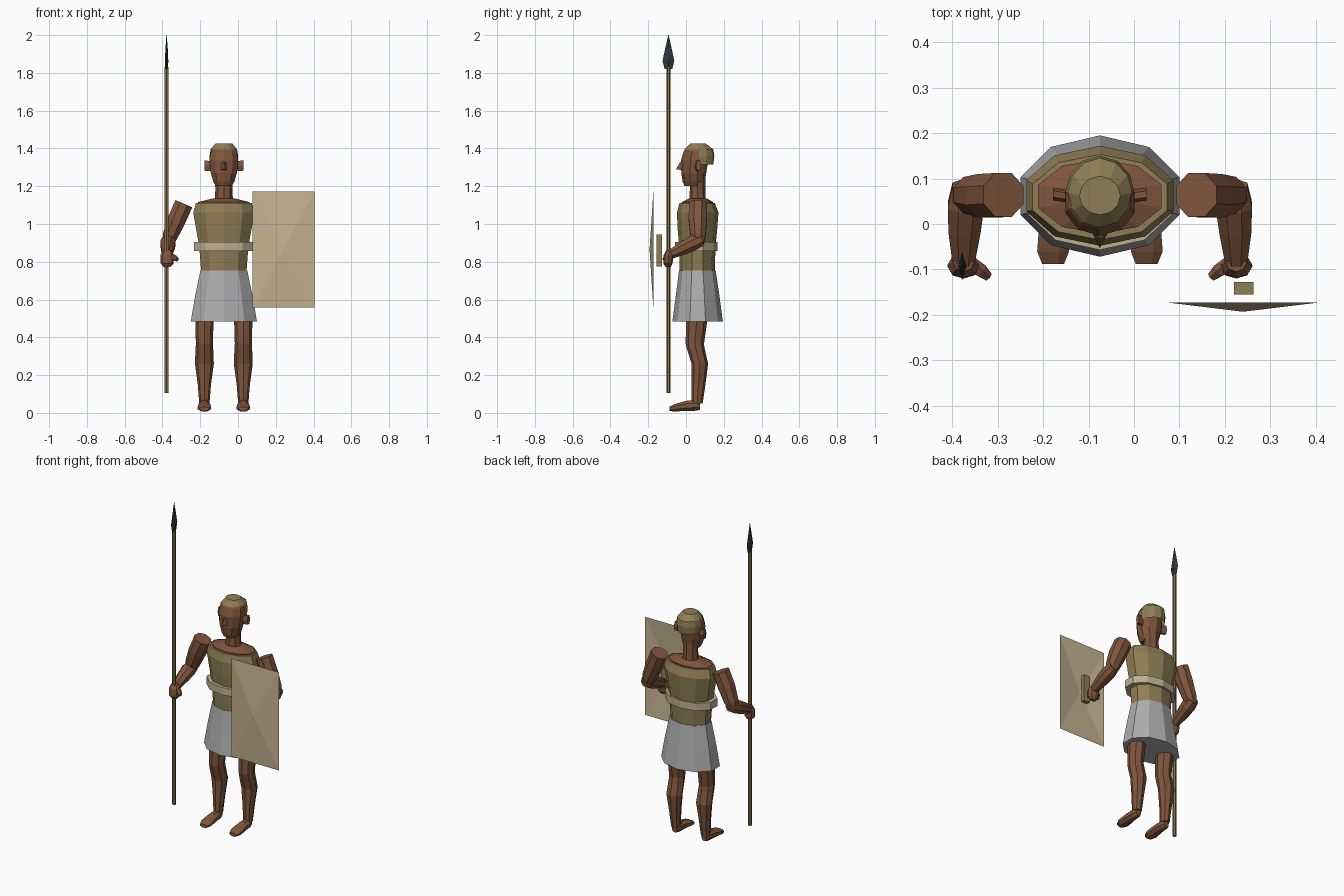
import bpy, bmesh, math
from mathutils import Vector

CX, CY = -0.075, 0.063   # body axis


def material(name, rgb):
    m = bpy.data.materials.new(name)
    m.diffuse_color = (*rgb, 1)
    return m


SKIN = material("brown skin", (0.215, 0.092, 0.046))
TUNIC = material("olive cloth", (0.275, 0.21, 0.09))
BELT = material("pale leather", (0.52, 0.43, 0.28))
KILT = material("grey linen", (0.42, 0.42, 0.42))
HIDE = material("shield hide", (0.56, 0.45, 0.28))
WOOD = material("spear wood", (0.23, 0.16, 0.06))
IRON = material("dark iron", (0.03, 0.037, 0.043))


def finish(name, bm, mat):
    bmesh.ops.recalc_face_normals(bm, faces=bm.faces)
    me = bpy.data.meshes.new(name)
    bm.to_mesh(me)
    bm.free()
    me.materials.append(mat)
    ob = bpy.data.objects.new(name, me)
    bpy.context.collection.objects.link(ob)
    return ob


def skin_rings(name, rings, mat, caps=(True, True)):
    """Join rings of points into a flat-faced loft."""
    bm = bmesh.new()
    vs = [[bm.verts.new(p) for p in r] for r in rings]
    n = len(vs[0])
    for a, b in zip(vs, vs[1:]):
        for i in range(n):
            j = (i + 1) % n
            bm.faces.new((a[i], a[j], b[j], b[i]))
    if caps[0]:
        bm.faces.new(vs[0])
    if caps[1]:
        bm.faces.new(vs[-1])
    return finish(name, bm, mat)


def stack(name, levels, mat, n=10, cx=CX, caps=(True, True)):
    """Horizontal rings (z, half width, front y, back y), a corner facing front."""
    top = max(math.sin(2 * math.pi * i / n) for i in range(n))
    rings = []
    for z, hx, y0, y1 in levels:
        rings.append([(cx + hx * math.sin(2 * math.pi * i / n) / top,
                       (y0 + y1) / 2 - (y1 - y0) / 2 * math.cos(2 * math.pi * i / n), z)
                      for i in range(n)])
    return skin_rings(name, rings, mat, caps)


def tube(name, path, mat, n=8):
    """Rings square to a path of (x, y, z, radius)."""
    pts = [Vector(p[:3]) for p in path]
    rings = []
    for k, p in enumerate(pts):
        d = (pts[min(k + 1, len(pts) - 1)] - pts[max(k - 1, 0)]).normalized()
        u = d.cross(Vector((1, 0, 0))).normalized()
        v = d.cross(u)
        r = path[k][3]
        rings.append([p + r * (u * math.cos(a) + v * math.sin(a))
                      for a in (2 * math.pi * (i + 0.5) / n for i in range(n))])
    return skin_rings(name, rings, mat)


def box(name, lo, hi, mat):
    (x0, y0, z0), (x1, y1, z1) = lo, hi
    rings = [[(x0, y0, z), (x1, y0, z), (x1, y1, z), (x0, y1, z)] for z in (z0, z1)]
    return skin_rings(name, rings, mat)


# Clothing and trunk
stack("kilt", [(0.485, 0.175, -0.072, 0.195), (0.62, 0.152, -0.054, 0.177),
               (0.755, 0.124, -0.037, 0.157)], KILT)
stack("tunic", [(0.75, 0.12, -0.033, 0.153), (0.88, 0.13, -0.036, 0.156),
                (0.97, 0.146, -0.044, 0.165), (1.06, 0.162, -0.048, 0.172),
                (1.11, 0.148, -0.035, 0.153)], TUNIC)
stack("belt", [(0.858, 0.158, -0.057, 0.168), (0.905, 0.158, -0.057, 0.168)], BELT)
stack("shoulder_yoke", [(1.10, 0.136, -0.022, 0.143), (1.116, 0.136, -0.022, 0.143),
                        (1.135, 0.06, 0.015, 0.112)], SKIN)

# Neck and head
stack("neck", [(1.10, 0.05, 0.018, 0.105), (1.18, 0.045, 0.02, 0.103),
               (1.26, 0.047, 0.02, 0.103)], SKIN, n=8)
stack("head", [(1.20, 0.042, -0.008, 0.085), (1.225, 0.056, -0.018, 0.1),
               (1.27, 0.069, -0.025, 0.107), (1.34, 0.076, -0.026, 0.118),
               (1.385, 0.068, -0.012, 0.12), (1.41, 0.048, 0.008, 0.105)], SKIN)

# Cap: a shell over the crown and the back of the head
cap = stack("cap", [(1.315, 0.073, -0.015, 0.145), (1.36, 0.076, -0.012, 0.15),
                    (1.395, 0.07, -0.008, 0.145), (1.425, 0.045, 0.02, 0.105)],
            TUNIC, n=12)
bm = bmesh.new()
bm.from_mesh(cap.data)
front = [f for f in bm.faces if f.calc_center_median().z < 1.39
         and (f.calc_center_median().y < 0.05 or abs(f.normal.z) > 0.9)]
bmesh.ops.delete(bm, geom=front, context='FACES')
bm.to_mesh(cap.data)
bm.free()

# Nose: a small wedge in front of the face
skin_rings("nose", [[(CX - 0.014, -0.02, 1.325), (CX + 0.014, -0.02, 1.325), (CX, -0.03, 1.33)],
                    [(CX - 0.016, -0.022, 1.285), (CX + 0.016, -0.022, 1.285), (CX, -0.053, 1.29)]], SKIN)

for s, side in ((-1, "right"), (1, "left")):
    def at(d):
        return CX + s * d

    # Ear
    skin_rings(side + "_ear",
               [[(at(0.065), 0.06 + 0.014 * math.cos(a), 1.305 + 0.03 * math.sin(a)) for a in
                 (math.pi * i / 3 for i in range(6))],
                [(at(0.103), 0.066 + 0.014 * math.cos(a), 1.31 + 0.032 * math.sin(a)) for a in
                 (math.pi * i / 3 for i in range(6))]], SKIN)

    # Arm, bent forward at the elbow
    tube(side + "_upper_arm", [(at(0.212), 0.064, 1.107, 0.052), (at(0.25), 0.062, 1.02, 0.052),
                               (at(0.285), 0.064, 0.935, 0.043), (at(0.298), 0.066, 0.895, 0.03)], SKIN)
    tube(side + "_forearm", [(at(0.293), 0.085, 0.918, 0.034), (at(0.295), 0.04, 0.9, 0.043),
                             (at(0.298), -0.015, 0.872, 0.038), (at(0.3), -0.085, 0.838, 0.026)], SKIN)

    # Closed hand with thumb
    stack(side + "_fist", [(0.773, 0.018, -0.108, -0.08), (0.79, 0.034, -0.12, -0.072),
                           (0.835, 0.036, -0.118, -0.065), (0.86, 0.022, -0.105, -0.065)],
          SKIN, n=8, cx=at(0.3))
    tube(side + "_thumb", [(at(0.285), -0.085, 0.83, 0.016), (at(0.262), -0.102, 0.822, 0.016),
                           (at(0.246), -0.116, 0.812, 0.011)], SKIN, n=6)

    # Leg with bent knee
    stack(side + "_leg", [(0.56, 0.048, 0.005, 0.11), (0.47, 0.048, 0.0, 0.11),
                          (0.365, 0.045, -0.002, 0.095), (0.335, 0.047, 0.006, 0.1),
                          (0.26, 0.05, 0.03, 0.117), (0.15, 0.035, 0.03, 0.103),
                          (0.05, 0.027, 0.03, 0.088)], SKIN, n=8, cx=at(0.103))

    # Foot, lofted from heel to toe (y, centre z, half width, half height)
    foot = [(0.075, 0.037, 0.018, 0.022), (0.05, 0.04, 0.029, 0.031), (0.0, 0.037, 0.033, 0.029),
            (-0.06, 0.027, 0.038, 0.021), (-0.088, 0.021, 0.026, 0.012)]
    skin_rings(side + "_foot",
               [[(at(0.103) + w * math.cos(a), y, z + h * math.sin(a)) for a in
                 (2 * math.pi * (i + 0.5) / 8 for i in range(8))] for y, z, w, h in foot], SKIN)

# Spear held upright
SX, SY = -0.378, -0.093
stack("spear_shaft", [(0.105, 0.01, SY - 0.01, SY + 0.01), (1.83, 0.01, SY - 0.01, SY + 0.01)],
      WOOD, n=6, cx=SX)
stack("spear_head", [(1.82, 0.008, SY - 0.02, SY + 0.02), (1.865, 0.009, SY - 0.031, SY + 0.031),
                     (1.93, 0.006, SY - 0.017, SY + 0.017), (2.0, 0.0008, SY - 0.001, SY + 0.001)],
      IRON, n=4, cx=SX)

# Shield: thin sheet raised to a point in the middle
bm = bmesh.new()
rim = [bm.verts.new((x, -0.173, z)) for x, z in
       ((0.076, 0.557), (0.405, 0.557), (0.405, 1.172), (0.076, 1.172))]
boss = bm.verts.new((0.24, -0.193, 0.865))
for i in range(4):
    bm.faces.new((rim[i], rim[(i + 1) % 4], boss))
finish("shield", bm, HIDE)
box("shield_grip", (0.22, -0.155, 0.775), (0.263, -0.128, 0.945), TUNIC)
